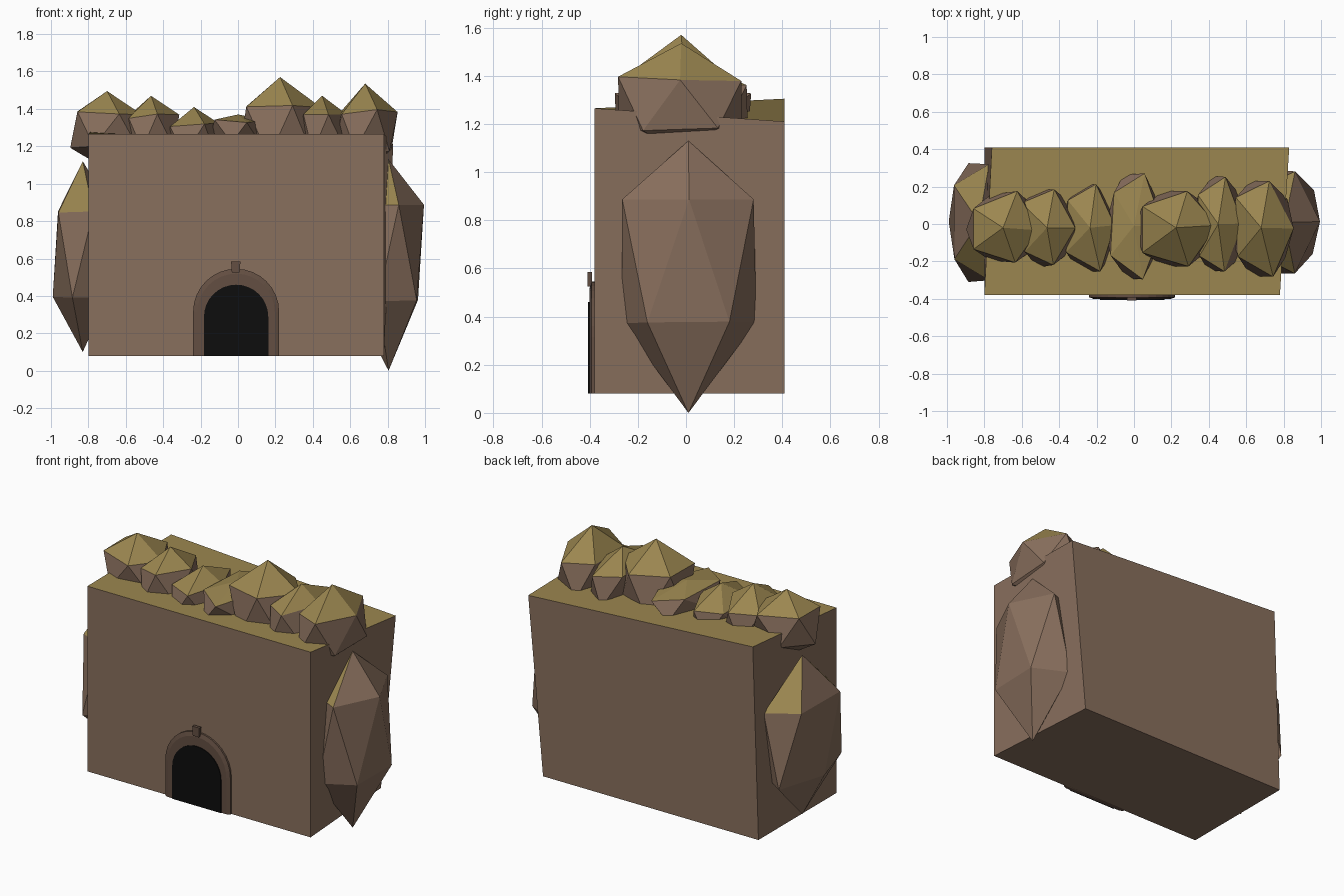
import bpy, bmesh, math, random
from mathutils import Vector

if "Cube" in bpy.data.objects:
    bpy.data.objects.remove(bpy.data.objects["Cube"])


def material(name, rgb):
    m = bpy.data.materials.new(name)
    m.diffuse_color = (*rgb, 1)
    m.use_nodes = True
    m.node_tree.nodes["Principled BSDF"].inputs["Base Color"].default_value = m.diffuse_color
    return m


BROWN = material("earth brown", (0.25, 0.16, 0.11))
OLIVE = material("dry grass olive", (0.33, 0.24, 0.08))
TRIM = material("dark stone", (0.125, 0.077, 0.054))
BLACK = material("opening black", (0.004, 0.004, 0.004))


def finish(name, bm, mats):
    bmesh.ops.recalc_face_normals(bm, faces=bm.faces)
    me = bpy.data.meshes.new(name)
    bm.to_mesh(me)
    bm.free()
    for m in mats:
        me.materials.append(m)
    ob = bpy.data.objects.new(name, me)
    bpy.context.collection.objects.link(ob)
    return ob


# Main block: a box whose back face is slightly twisted; grass on top
bm = bmesh.new()
ring_low = [(-.80, -.38, .08), (.78, -.38, .08), (.725, .41, .08), (-.80, .41, .08)]
ring_top = [(-.80, -.38, 1.265), (.78, -.38, 1.265), (.83, .41, 1.21), (-.76, .41, 1.305)]
lo = [bm.verts.new(p) for p in ring_low]
hi = [bm.verts.new(p) for p in ring_top]
bm.faces.new(lo)
bm.faces.new(hi).material_index = 1
for i in range(4):
    j = (i + 1) % 4
    bm.faces.new((lo[i], lo[j], hi[j], hi[i]))
finish("cliff_block", bm, [BROWN, OLIVE])


# Rocks: jittered low-poly spheres with grass on the upward faces
def rock(name, centre, radii, lift=0.0, jitter=0.012, side=0, seed=1):
    rng = random.Random(seed)
    bm = bmesh.new()
    bmesh.ops.create_icosphere(bm, subdivisions=1, radius=1)
    for v in bm.verts:
        pole = abs(v.co.z) > 0.9
        v.co = Vector(c + r * k for c, r, k in zip(centre, radii, v.co))
        if not pole:
            v.co.z += lift
            v.co += Vector(rng.uniform(-jitter, jitter) for _ in range(3))
    bm.normal_update()
    for f in bm.faces:
        n = f.normal
        grassy = n.z > 0.5 and (side == 0 or side * n.x < 0.48)
        f.material_index = 1 if grassy else 0
    return finish(name, bm, [BROWN, OLIVE])


rock("right_side_rock", (.805, .01, .565), (.212, .325, .565), .065, .006, 1, 3)
rock("left_side_rock", (-.83, .01, .61), (.185, .37, .51), .01, .006, -1, 4)

# Row of rocks along the roof: x, y, z, radii, ring lift
row = [
    (-.70, -.02, 1.285, .225, .215, .21, 0),
    (-.465, -.02, 1.27, .17, .25, .20, 0),
    (-.235, -.02, 1.23, .16, .26, .18, 0),
    (.00, -.01, 1.25, .16, .32, .12, .03),
    (.225, -.02, 1.28, .255, .235, .29, 0),
    (.45, .00, 1.27, .15, .31, .20, 0),
    (.68, -.02, 1.30, .185, .30, .235, -.02),
]
for i, (x, y, z, rx, ry, rz, lift) in enumerate(row):
    rock(f"roof_rock_{i + 1}", (x, y, z), (rx, ry, rz), lift, .014, 0, 10 + i)


# Doorway: arched outlines stacked front to back
def arch(r, spring, y, n=16):
    pts = [(-.01 + r, y, .08)]
    pts += [(-.01 + r * math.cos(math.pi * k / n), y, spring + r * math.sin(math.pi * k / n))
            for k in range(n + 1)]
    return pts + [(-.01 - r, y, .08)]


def arch_solid(name, layers, mat):
    bm = bmesh.new()
    rings = [[bm.verts.new(p) for p in arch(*l)] for l in layers]
    bm.faces.new(rings[0])
    bm.faces.new(rings[-1])
    for a, b in zip(rings, rings[1:]):
        for i in range(len(a)):
            j = (i + 1) % len(a)
            bm.faces.new((a[i], a[j], b[j], b[i]))
    return finish(name, bm, [mat])


arch_solid("door_surround", [(.23, .315, -.37), (.23, .315, -.392), (.207, .312, -.40)], TRIM)
arch_solid("door_opening", [(.172, .288, -.399), (.172, .288, -.406)], BLACK)

# Keystone above the arch
bm = bmesh.new()
bmesh.ops.create_cube(bm, size=1)
for v in bm.verts:
    v.co = (-.012 + v.co.x * (.046 + .008 * v.co.z), -.40 + v.co.y * .02, .555 + v.co.z * .06)
finish("keystone", bm, [TRIM])
